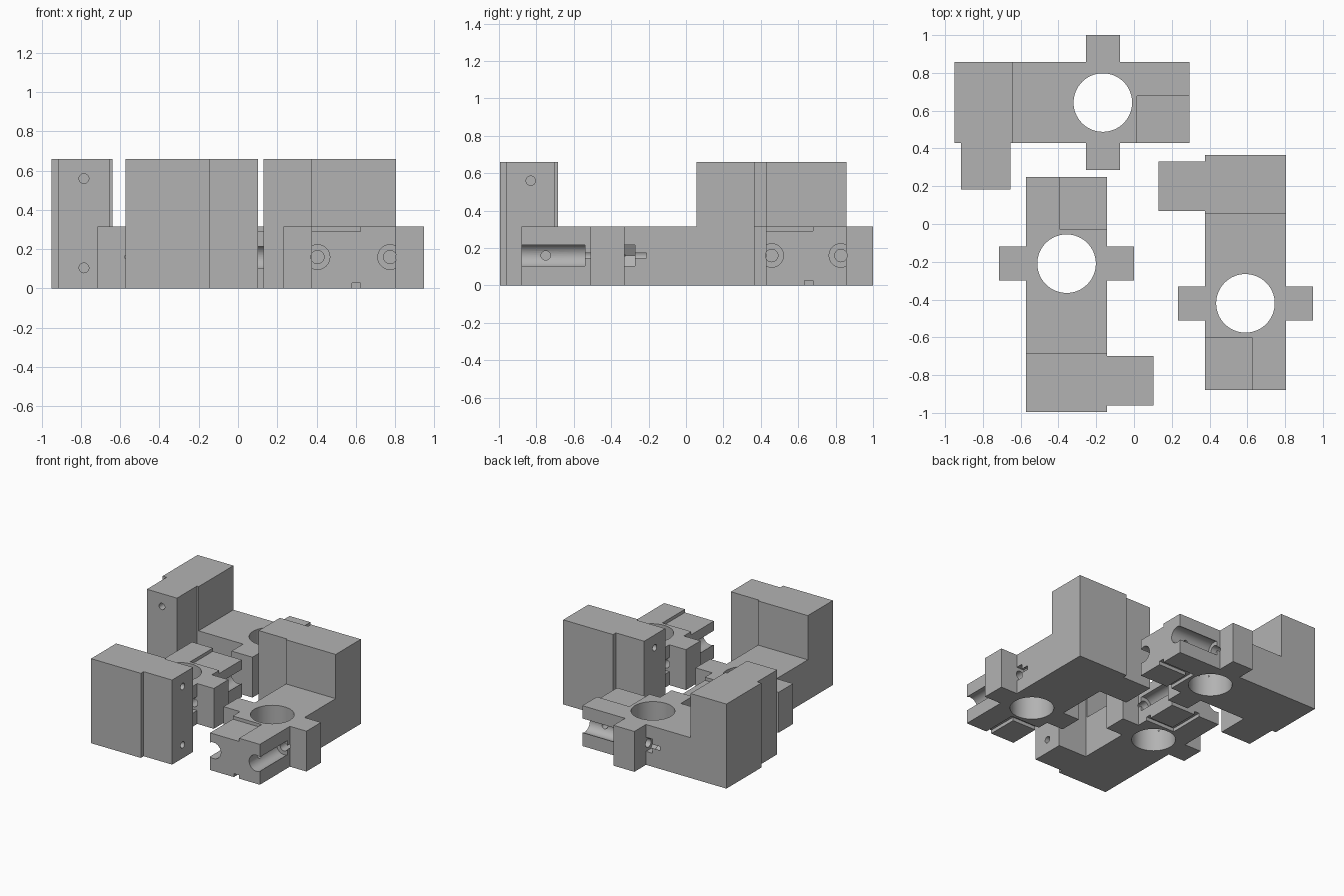
import bpy, bmesh
from math import pi
from mathutils import Matrix, Vector

cube = bpy.data.objects.get("Cube")
if cube:
    bpy.data.objects.remove(cube, do_unlink=True)

grey = bpy.data.materials.new("light grey plastic")
grey.use_nodes = True
colour = (0.45, 0.45, 0.45, 1)
grey.diffuse_color = colour
grey.node_tree.nodes["Principled BSDF"].inputs["Base Color"].default_value = colour


def make_object(name, bm):
    bmesh.ops.recalc_face_normals(bm, faces=bm.faces)
    mesh = bpy.data.meshes.new(name)
    bm.to_mesh(mesh)
    bm.free()
    obj = bpy.data.objects.new(name, mesh)
    bpy.context.collection.objects.link(obj)
    return obj


def cut(target, bm):
    """Subtract a bmesh solid from the target and discard the cutter."""
    cutter = make_object("cutter", bm)
    cutter.hide_render = True
    mod = target.modifiers.new("cut", "BOOLEAN")
    mod.operation, mod.solver, mod.object = "DIFFERENCE", "EXACT", cutter
    bpy.context.view_layer.objects.active = target
    bpy.ops.object.modifier_apply(modifier=mod.name)
    bpy.data.objects.remove(cutter, do_unlink=True)


def box(low, high):
    bm = bmesh.new()
    low, high = Vector(low), Vector(high)
    size = Matrix.Diagonal((*(high - low), 1))
    bmesh.ops.create_cube(bm, size=1, matrix=Matrix.Translation((low + high) / 2) @ size)
    return bm


def rod(start, end, radius, sides=32):
    bm = bmesh.new()
    start, end = Vector(start), Vector(end)
    axis = end - start
    turn = axis.to_track_quat("Z", "Y").to_matrix().to_4x4()
    bmesh.ops.create_cone(bm, cap_ends=True, segments=sides, radius1=radius, radius2=radius,
                          depth=axis.length, matrix=Matrix.Translation((start + end) / 2) @ turn)
    return bm


# Plan outline: arm with two ears, tall post and its side extension
W, EAR, END, BACK = 0.215, 0.358, -0.46, 0.785
HEIGHT, LOW = 0.66, 0.315
outline = [(-W, END), (W, END), (W, -0.09), (EAR, -0.09), (EAR, 0.09), (W, 0.09),
           (W, BACK), (-W, BACK), (-W, 0.75), (-0.46, 0.75), (-0.46, 0.49), (-W, 0.49),
           (-W, 0.09), (-EAR, 0.09), (-EAR, -0.09), (-W, -0.09)]
bm = bmesh.new()
base = bm.faces.new([bm.verts.new((x, y, 0)) for x, y in outline])
top = bmesh.ops.extrude_face_region(bm, geom=[base])
bmesh.ops.translate(bm, vec=(0, 0, HEIGHT),
                    verts=[v for v in top["geom"] if isinstance(v, bmesh.types.BMVert)])
bracket = make_object("bracket_right", bm)

# Lower the arm, leaving the tall post
cut(bracket, box((-1, -1, LOW), (1, 0.475, 1)))
# Large vertical bore
cut(bracket, rod((0, 0, -0.1), (0, 0, 0.5), 0.155, 64))
# Shallow corner recess on top
cut(bracket, box((-0.3, -0.6, 0.29), (0.035, -0.18, 0.5)))
# L-shaped groove underneath
cut(bracket, box((-0.01, -0.6, -0.1), (0.035, -0.18, 0.027)))
cut(bracket, box((-0.3, -0.22, -0.1), (0.035, -0.18, 0.027)))

# Side channels, bolt holes and hexagonal nut pockets
MID = 0.16
for side in (-1, 1):
    x = side * 0.185
    cut(bracket, rod((x, -0.6, MID), (x, -0.12, MID), 0.063))
    cut(bracket, rod((x, -0.3, MID), (x, 0.21, MID), 0.0335))
    pocket = rod((0, 0.09, 0), (0, 0.147, 0), 0.0635, 6)
    peak = max(pocket.verts, key=lambda v: v.co.z).co.z
    if peak > 0.06:  # turn flats to top and bottom
        bmesh.ops.rotate(pocket, verts=pocket.verts, matrix=Matrix.Rotation(pi / 6, 3, "Y"))
    bmesh.ops.translate(pocket, verts=pocket.verts, vec=(x, 0, MID))
    cut(bracket, pocket)

# Cross hole through the arm, and blind screw holes in the post
cut(bracket, rod((-0.5, -0.33, MID), (0.5, -0.33, MID), 0.025))
for z in (0.105, 0.56):
    cut(bracket, rod((-0.6, 0.62, z), (-0.1, 0.62, z), 0.025))

bracket.data.materials.clear()
bracket.data.materials.append(grey)
for poly in bracket.data.polygons:
    poly.material_index = 0
bpy.ops.object.select_all(action="DESELECT")
bracket.select_set(True)
bpy.context.view_layer.objects.active = bracket
bpy.ops.object.shade_smooth_by_angle(angle=pi / 6)

# Three matching brackets, each turned a quarter further
bracket.location = (0.59, -0.42, 0)
for name, place, turn in (("bracket_back", (-0.165, 0.643, 0), pi / 2),
                          ("bracket_left", (-0.357, -0.21, 0), pi)):
    twin = bracket.copy()
    twin.name = name
    twin.location = place
    twin.rotation_euler = (0, 0, turn)
    bpy.context.collection.objects.link(twin)
